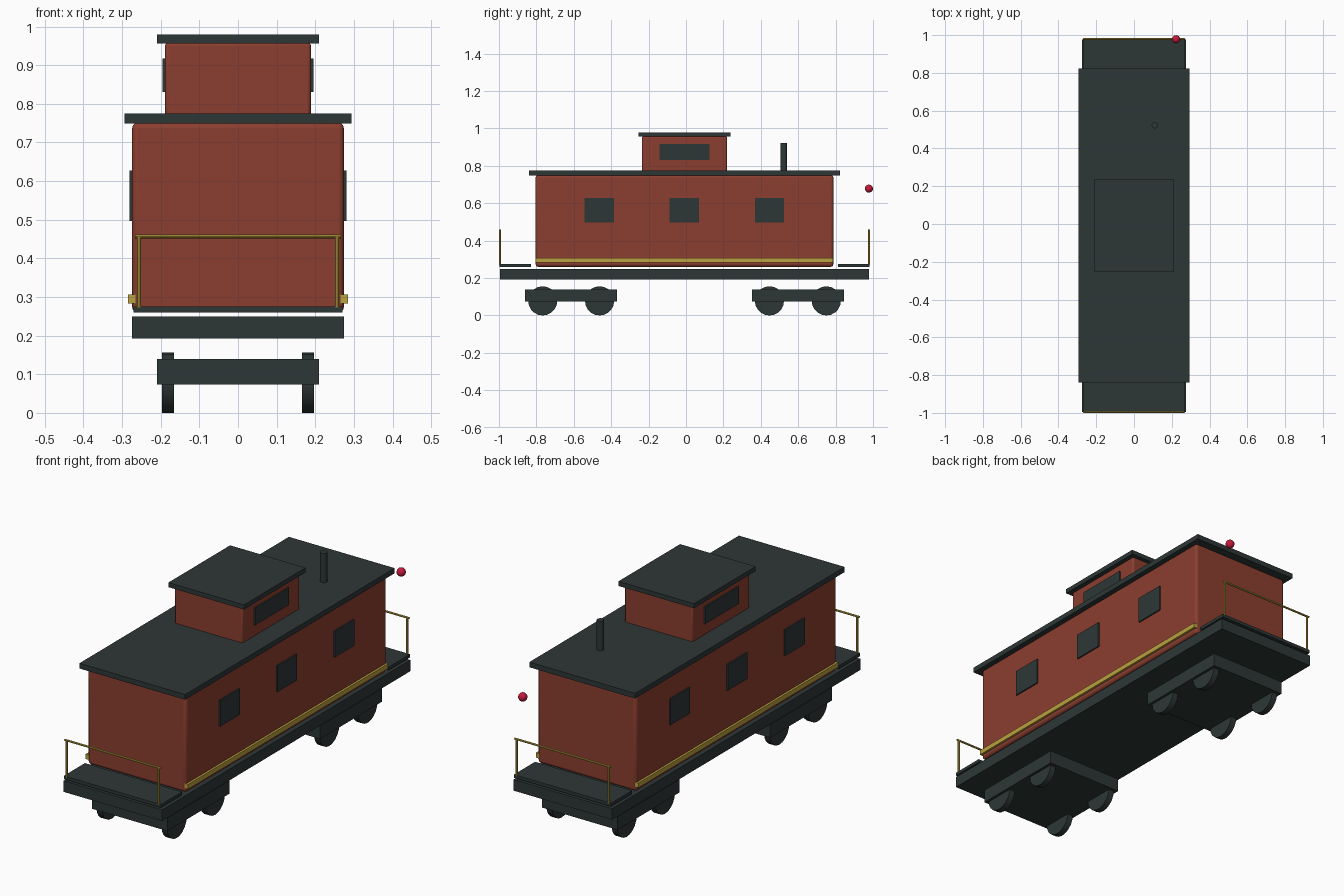
import bpy, math

if "Cube" in bpy.data.objects:
    bpy.data.objects.remove(bpy.data.objects["Cube"])


def material(name, rgb):
    m = bpy.data.materials.new(name)
    m.diffuse_color = (*rgb, 1)
    m.use_nodes = True
    m.node_tree.nodes["Principled BSDF"].inputs["Base Color"].default_value = m.diffuse_color
    return m


RED = material("barn_red", (0.258, 0.048, 0.029))
DARK = material("charcoal", (0.027, 0.038, 0.037))
GOLD = material("brass", (0.50, 0.36, 0.05))
LAMP = material("lamp_red", (0.56, 0.010, 0.045))


def box(name, mat, x, y, z, bevel=0):
    """Box from (min, max) ranges."""
    bpy.ops.mesh.primitive_cube_add(size=1, location=[sum(r) / 2 for r in (x, y, z)])
    o = bpy.context.object
    o.name = name
    o.scale = [r[1] - r[0] for r in (x, y, z)]
    bpy.ops.object.transform_apply(location=False, rotation=False, scale=True)
    o.data.materials.append(mat)
    if bevel:
        b = o.modifiers.new("bevel", 'BEVEL')
        b.width, b.segments = bevel, 3
        bpy.ops.object.shade_smooth_by_angle(angle=math.radians(35))
    return o


def rod(name, mat, r, length, loc, rot=(0, 0, 0), sides=12):
    bpy.ops.mesh.primitive_cylinder_add(vertices=sides, radius=r, depth=length,
                                        location=loc, rotation=rot)
    o = bpy.context.object
    o.name = name
    o.data.materials.append(mat)
    bpy.ops.object.shade_smooth_by_angle(angle=math.radians(35))
    return o


ACROSS = (0, math.pi / 2, 0)

# Main body, frame and roofs
box("frame", DARK, (-.274, .274), (-.994, .978), (.193, .249))
box("cabin", RED, (-.274, .274), (-.804, .788), (.26, .751), .014)
box("roof", DARK, (-.294, .294), (-.840, .824), (.749, .775))
box("cupola", RED, (-.189, .189), (-.235, .219), (.765, .959), .009)
box("cupola_roof", DARK, (-.21, .21), (-.253, .237), (.956, .979))

# Windows and brass stripe on both sides
for s, side in ((-1, "left"), (1, "right")):
    def span(a, b):
        return tuple(sorted((s * a, s * b)))
    for i, y in enumerate((-.464, -.009, .446)):
        box(f"{side}_window_{i}", DARK, span(.272, .281), (y - .078, y + .078), (.497, .628))
    box(f"{side}_cupola_window", DARK, span(.187, .196), (-.142, .126), (.831, .917))
    box(f"{side}_stripe", GOLD, span(.265, .285), (-.804, .786), (.283, .307))

# End platforms with railings
for end, y0, y1, yr in (("front", -.998, -.830, -.995), ("rear", .813, .981, .979)):
    box(end + "_deck", DARK, (-.27, .27), (y0, y1), (.260, .276))
    rod(end + "_rail", GOLD, .005, .534, (0, yr, .457), ACROSS, 8)
    for x in (-.256, .256):
        rod(end + "_rail_post", GOLD, .005, .185, (x, yr, .365), sides=8)

# Trucks and wheels
for end, yc in (("front", -.614), ("rear", .598)):
    box(end + "_truck", DARK, (-.21, .21), (yc - .246, yc + .246), (.074, .140))
    for x in (-.181, .181):
        for dy in (-.152, .152):
            rod(end + "_wheel", DARK, .078, .031, (x, yc + dy, .078), ACROSS, 20)

# Stove pipe and tail lamp
rod("stove_pipe", DARK, .017, .16, (.11, .523, .842), sides=16)
bpy.ops.mesh.primitive_uv_sphere_add(segments=16, ring_count=10, radius=.0215,
                                     location=(.223, .978, .678))
lamp = bpy.context.object
lamp.name = "tail_lamp"
lamp.data.materials.append(LAMP)
bpy.ops.object.shade_smooth()
